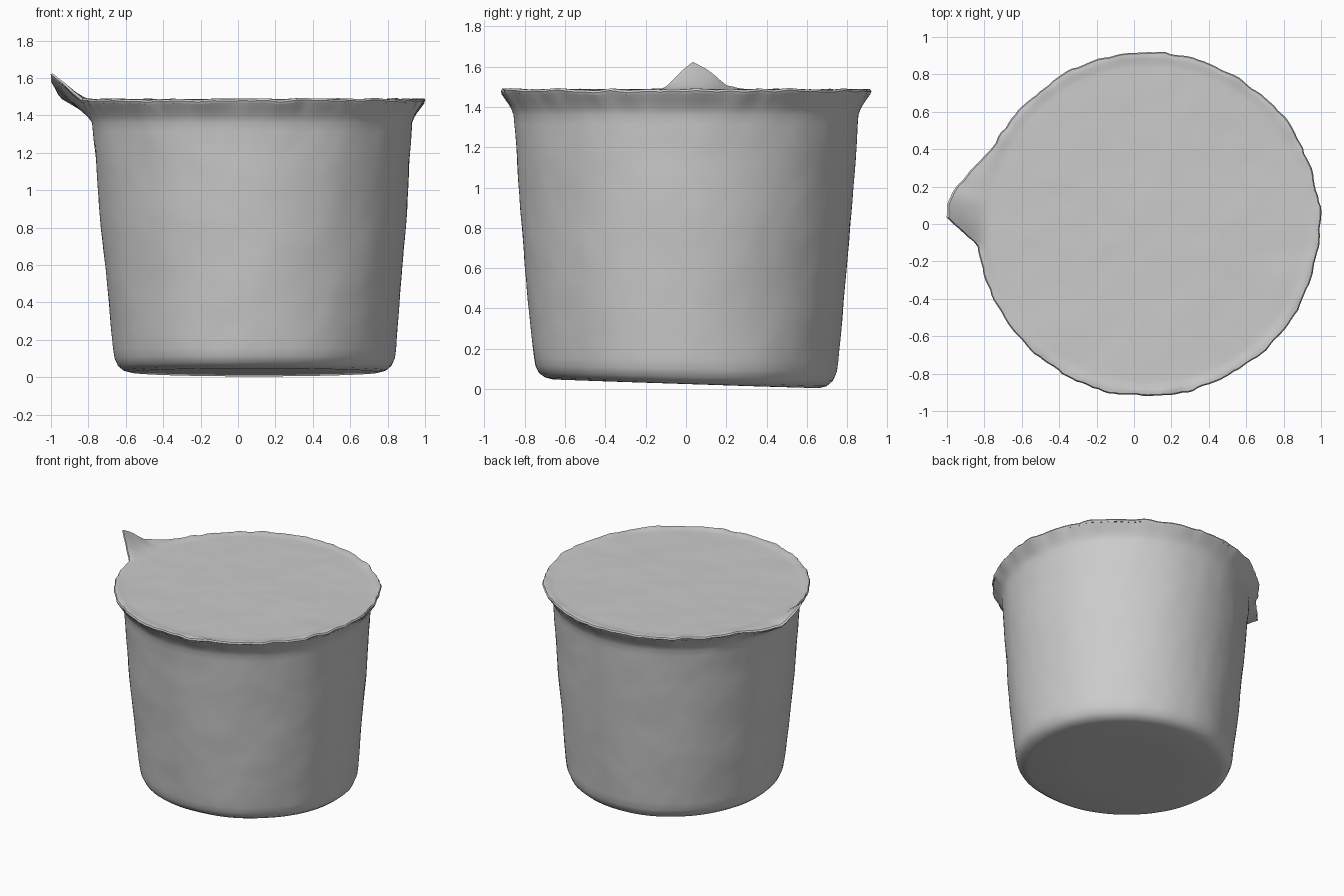
import bpy, bmesh, math
from mathutils import Vector, noise

cube = bpy.data.objects.get("Cube")
if cube:
    bpy.data.objects.remove(cube, do_unlink=True)

# Single plain grey
grey = bpy.data.materials.new("plain_grey")
grey.use_nodes = True
COLOUR = (0.6, 0.6, 0.6, 1)
grey.diffuse_color = COLOUR
grey.node_tree.nodes["Principled BSDF"].inputs["Base Color"].default_value = COLOUR

SEGMENTS = 192
# Pull tab: angle in degrees, outward reach, lift
TAB = [(152, 0, 0), (160, .045, 0), (165, .09, .005), (169, .135, .025),
       (174, .16, .10), (178, .163, .15), (182, .085, .08), (187, 0, 0)]


def tab_offset(deg):
    for a, b in zip(TAB, TAB[1:]):
        if a[0] <= deg <= b[0]:
            t = (deg - a[0]) / (b[0] - a[0])
            return a[1] + (b[1] - a[1]) * t, a[2] + (b[2] - a[2]) * t
    return 0.0, 0.0


def revolve(name, profile, bump):
    """Spin rows of (radius, z, centre x, edge weight) into a slightly uneven shell."""
    bm = bmesh.new()
    rings = []
    for r, z, cx, w in profile:
        ring = []
        for i in range(SEGMENTS):
            a = math.tau * i / SEGMENTS
            reach, lift = tab_offset(math.degrees(a))
            u = Vector((math.cos(a), math.sin(a), 0))
            ragged = noise.noise(u * 7) * .014 + noise.noise(u * 17) * .008
            rr = r + w * (reach + ragged)
            zz = z + w ** 1.5 * lift + w * noise.noise(u * 9 + Vector((3, 1, 5))) * .012
            p = Vector((cx + rr * u.x, rr * u.y, zz))
            # soft dents in the thin material
            n = noise.noise(p * 3) * bump + noise.noise(p * 9) * bump * .4
            if name == "cup_body":
                p += u * n
                if z < .2:                      # base sags towards the back
                    p.z -= .032 * p.y * (.2 - z) / .17
            else:
                p.z += n * (1 - w)
            ring.append(bm.verts.new(p))
        rings.append(ring)
    for lo, hi in zip(rings, rings[1:]):
        for i in range(SEGMENTS):
            j = (i + 1) % SEGMENTS
            bm.faces.new((lo[i], lo[j], hi[j], hi[i]))
    # close the small central disc
    bm.faces.new(rings[0] if name == "cup_body" else rings[-1])
    bmesh.ops.recalc_face_normals(bm, faces=bm.faces)
    top = max(bm.faces, key=lambda f: f.calc_center_median().z)
    if name == "lid" and top.normal.z < 0:
        bmesh.ops.reverse_faces(bm, faces=bm.faces)
    mesh = bpy.data.meshes.new(name)
    bm.to_mesh(mesh)
    bm.free()
    mesh.materials.append(grey)
    ob = bpy.data.objects.new(name, mesh)
    bpy.context.collection.objects.link(ob)
    bpy.ops.object.select_all(action="DESELECT")
    ob.select_set(True)
    bpy.context.view_layer.objects.active = ob
    bpy.ops.object.shade_smooth_by_angle(angle=math.radians(40))
    return ob


# Tapered cup: base, rounded lower edge, wall
body = [(.05, .025, .09, 0), (.35, .025, .09, 0), (.66, .026, .09, 0),
        (.70, .036, .09, 0), (.73, .06, .09, 0), (.748, .10, .09, 0)]
STEPS = 26
for k in range(1, STEPS + 1):
    t = k / STEPS
    body.append((.75 + .105 * t + .006 * math.sin(math.pi * t),
                 .10 + 1.26 * t, .09 - .013 * t, 0))
# flare under the rim
body += [(.864, 1.385, .077, .06), (.877, 1.41, .077, .25),
         (.894, 1.435, .077, .55), (.913, 1.465, .077, 1)]
revolve("cup_body", body, .006)

# Thin lid with a ragged turned edge and a lifted pull tab
lid = [(.913, 1.465, .077, 1), (.919, 1.477, .077, 1), (.913, 1.487, .077, .97),
       (.900, 1.488, .077, .6), (.885, 1.487, .077, .25), (.865, 1.482, .077, .05)]
lid += [(.84 - .04 * k, 1.481, .077, 0) for k in range(21)]
revolve("lid", lid, .005)
